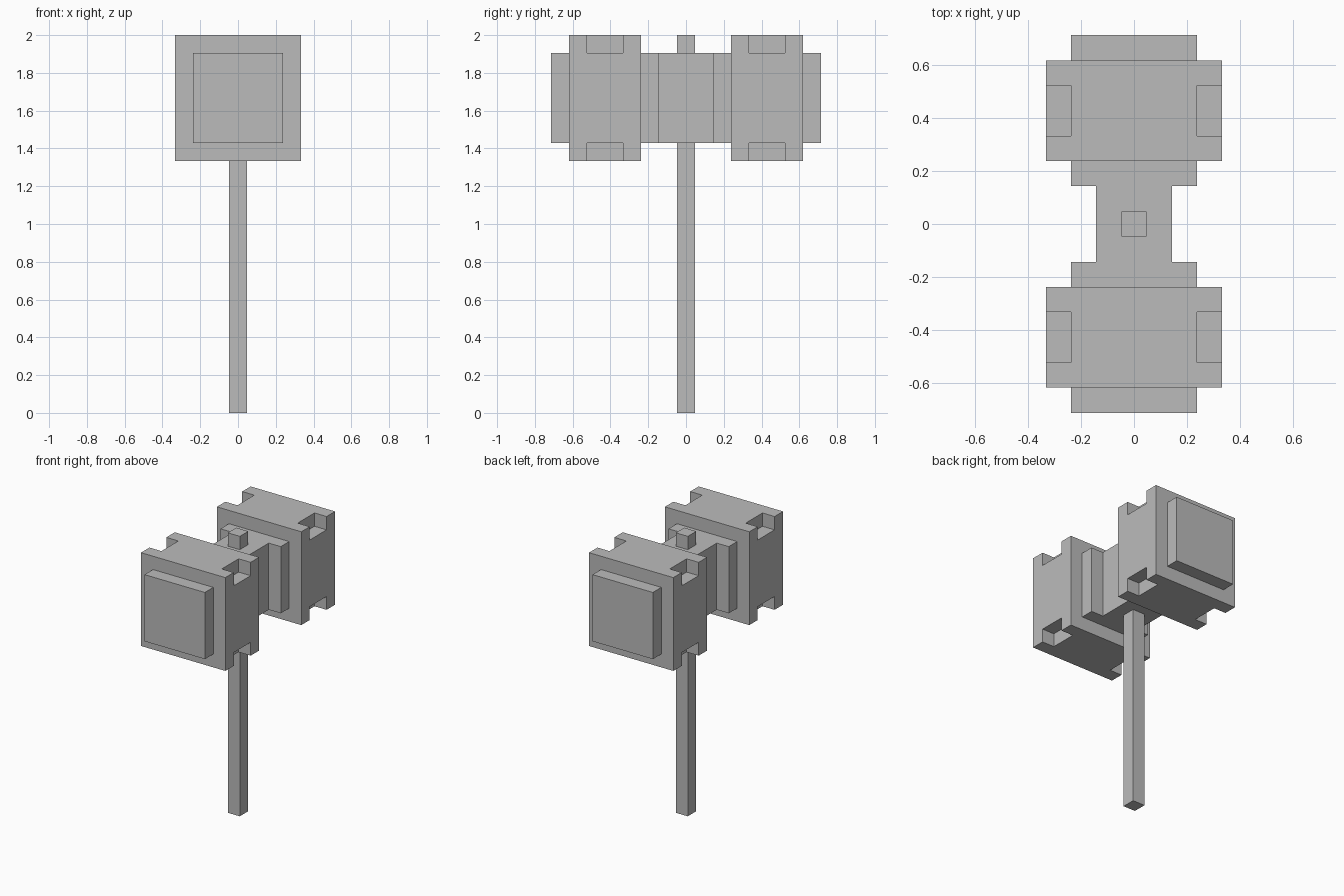
import bpy
import bmesh
from mathutils import Matrix, Vector

default = bpy.data.objects.get("Cube")
if default:
    bpy.data.objects.remove(default, do_unlink=True)

U = 1 / 21          # grid module: every dimension is a whole number of these
HEAD_Z = 35         # height of the head's axis, in modules

grey = bpy.data.materials.new("plain grey")
grey.use_nodes = True
grey.diffuse_color = (0.5, 0.5, 0.5, 1)
grey.node_tree.nodes["Principled BSDF"].inputs["Base Color"].default_value = (0.5, 0.5, 0.5, 1)


def make_boxes(name, boxes):
    """One object from boxes, each a (centre, size) pair in modules."""
    bm = bmesh.new()
    for centre, size in boxes:
        matrix = Matrix.Translation(Vector(centre) * U) @ Matrix.Diagonal((*(s * U for s in size), 1))
        bmesh.ops.create_cube(bm, size=1, matrix=matrix)
    mesh = bpy.data.meshes.new(name)
    bm.to_mesh(mesh)
    bm.free()
    mesh.materials.append(grey)
    obj = bpy.data.objects.new(name, mesh)
    bpy.context.collection.objects.link(obj)
    return obj


def cut(obj, cutter):
    """Subtract the cutter, bake the result and discard the cutter."""
    cutter.hide_render = True
    mod = obj.modifiers.new("notches", 'BOOLEAN')
    mod.operation = 'DIFFERENCE'
    mod.solver = 'EXACT'
    mod.object = cutter
    graph = bpy.context.evaluated_depsgraph_get()
    baked = bpy.data.meshes.new_from_object(obj.evaluated_get(graph))
    obj.modifiers.clear()
    obj.data = baked
    bpy.data.objects.remove(cutter, do_unlink=True)


# Shaft and the narrow middle of the head
make_boxes("handle", [((0, 0, 21), (2, 2, 42))])
make_boxes("head_core", [((0, 0, HEAD_Z), (6, 6, 10))])

# Collar, notched block and striking face at each end
for side, label in ((-1, "front"), (1, "back")):
    make_boxes(label + "_collar", [((0, side * 4, HEAD_Z), (10, 2, 10))])
    make_boxes(label + "_striking_face", [((0, side * 14, HEAD_Z), (10, 2, 10))])
    block = make_boxes(label + "_block", [((0, side * 9, HEAD_Z), (14, 8, 14))])
    # Notches sit mid-way along the four long edges
    notches = [((sx * 7, side * 9, HEAD_Z + sz * 7), (4, 4, 4))
               for sx in (-1, 1) for sz in (-1, 1)]
    cut(block, make_boxes("notch_cutter", notches))
